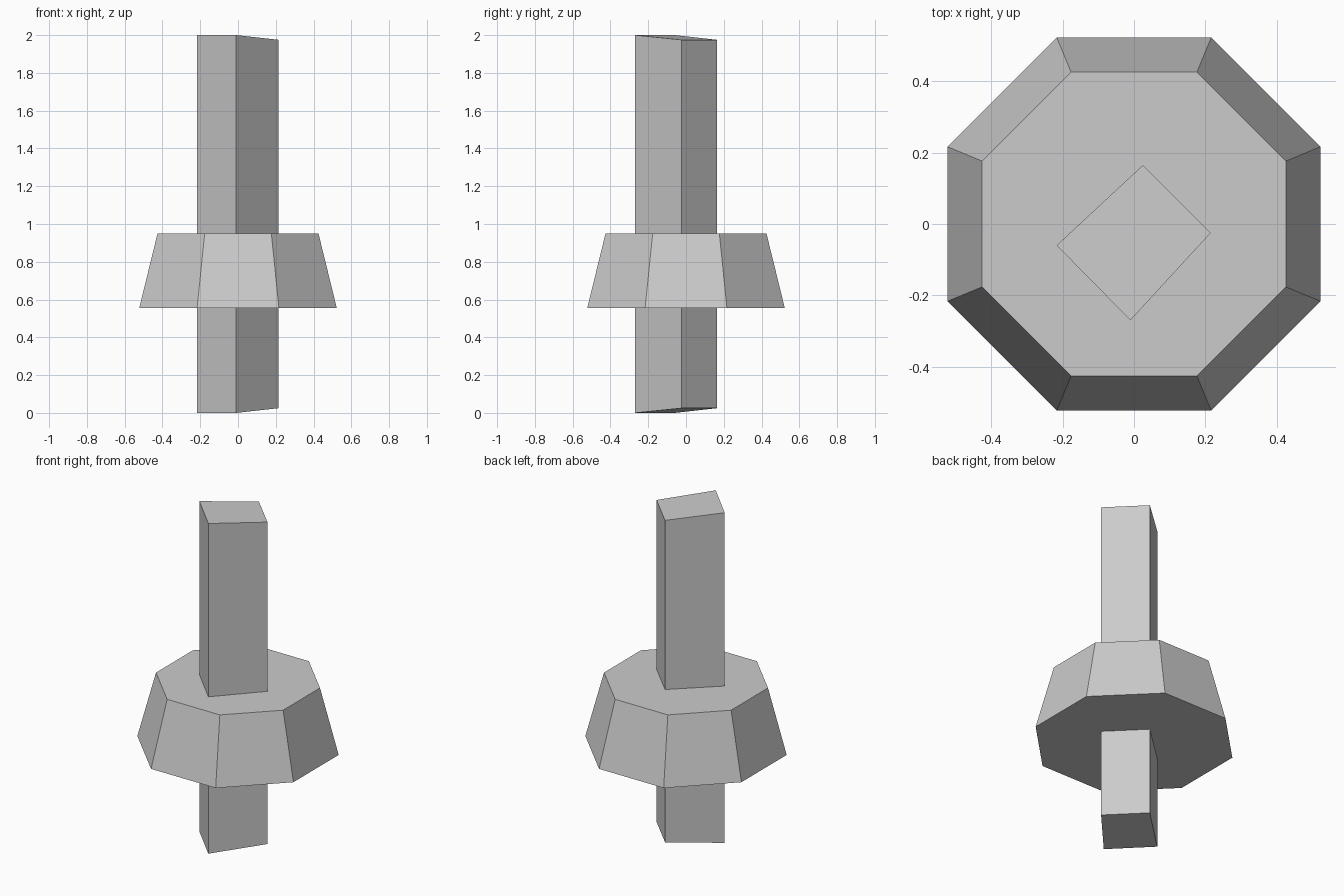
import bpy
import bmesh
from math import cos, pi
from mathutils import Matrix

cube = bpy.data.objects.get("Cube")
if cube:
    bpy.data.objects.remove(cube, do_unlink=True)

GREY = (0.6, 0.6, 0.6, 1.0)
mat = bpy.data.materials.new("plain grey")
mat.use_nodes = True
mat.diffuse_color = GREY
mat.node_tree.nodes["Principled BSDF"].inputs["Base Color"].default_value = GREY


def add_object(name, bm):
    bmesh.ops.recalc_face_normals(bm, faces=bm.faces)
    mesh = bpy.data.meshes.new(name)
    bm.to_mesh(mesh)
    bm.free()
    mesh.materials.append(mat)
    obj = bpy.data.objects.new(name, mesh)
    bpy.context.collection.objects.link(obj)
    return obj


# Four-sided post with slanted ends: (x, y, inset of the end corners)
corners = [(-0.217, -0.06, 0.0), (-0.01, -0.27, 0.0),
           (0.215, -0.025, 0.025), (0.025, 0.165, 0.025)]
bm = bmesh.new()
bottom = [bm.verts.new((x, y, inset)) for x, y, inset in corners]
top = [bm.verts.new((x, y, 2.0 - inset)) for x, y, inset in corners]
bm.faces.new(bottom[::-1])
bm.faces.new(top)
for i in range(4):
    j = (i + 1) % 4
    bm.faces.new((bottom[i], bottom[j], top[j], top[i]))
add_object("post", bm)

# Tapered eight-sided collar, flat sides facing the axes
LOW, HIGH = 0.555, 0.95
bm = bmesh.new()
bmesh.ops.create_cone(
    bm, cap_ends=True, segments=8, depth=HIGH - LOW,
    radius1=0.523 / cos(pi / 8), radius2=0.426 / cos(pi / 8),
    matrix=Matrix.Translation((0, 0, (LOW + HIGH) / 2)) @ Matrix.Rotation(pi / 8, 4, "Z"))
add_object("collar", bm)
